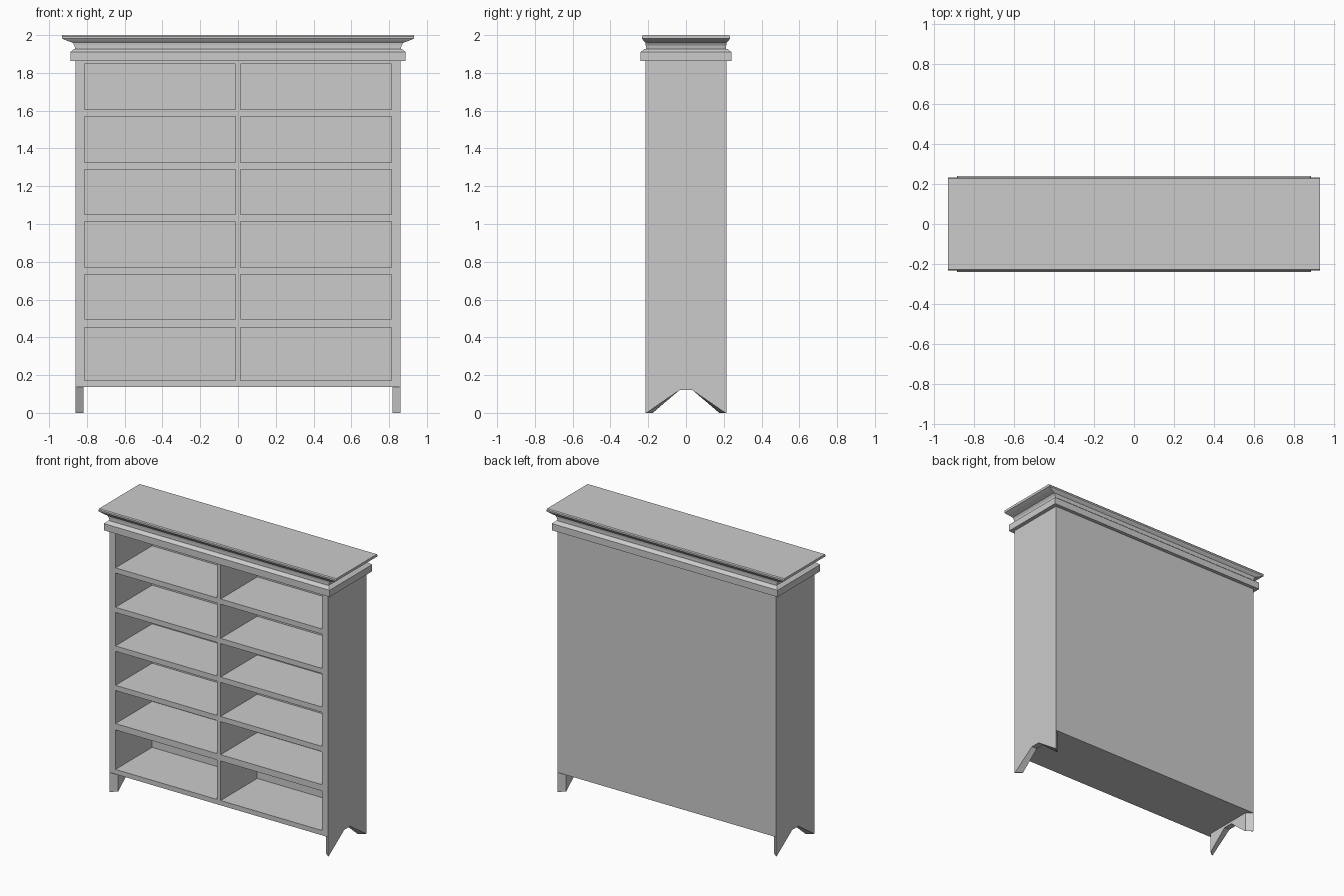
import bpy
import bmesh

cube = bpy.data.objects.get("Cube")
if cube:
    bpy.data.objects.remove(cube, do_unlink=True)

grey = bpy.data.materials.new("light_grey")
grey.use_nodes = True
colour = (0.6, 0.6, 0.6, 1)
grey.diffuse_color = colour
grey.node_tree.nodes["Principled BSDF"].inputs["Base Color"].default_value = colour


def loft(name, rings):
    """Join closed rings of points with quads and cap both ends."""
    bm = bmesh.new()
    loops = [[bm.verts.new(p) for p in ring] for ring in rings]
    n = len(loops[0])
    for a, b in zip(loops, loops[1:]):
        for i in range(n):
            j = (i + 1) % n
            bm.faces.new((a[i], a[j], b[j], b[i]))
    bm.faces.new(loops[0])
    bm.faces.new(loops[-1])
    bmesh.ops.recalc_face_normals(bm, faces=bm.faces)
    mesh = bpy.data.meshes.new(name)
    bm.to_mesh(mesh)
    bm.free()
    mesh.materials.append(grey)
    obj = bpy.data.objects.new(name, mesh)
    bpy.context.collection.objects.link(obj)
    return obj


def rectangle(x0, x1, y0, y1, z):
    return [(x0, y0, z), (x1, y0, z), (x1, y1, z), (x0, y1, z)]


def box(name, x0, x1, y0, y1, z0, z1):
    return loft(name, [rectangle(x0, x1, y0, y1, z) for z in (z0, z1)])


WIDTH, INNER, DEPTH = 0.86, 0.813, 0.215
BOTTOM, TOP = 0.138, 1.862
BACK = 0.196


def foot_ring(x, front, toe):
    """Bracket foot outline with a notch between the front and back toes."""
    half = [(front, BOTTOM), (front, 0), (front - toe, 0), (0.034, 0.121)]
    outline = [(-y, z) for y, z in half] + [(y, z) for y, z in reversed(half)]
    return [(x, y, z) for y, z in outline]


# Side panels and bracket feet, whose inner edges are set back
for side, s in (("left", 1), ("right", -1)):
    box(side + "_panel", *sorted((s * INNER, s * WIDTH)), -DEPTH, DEPTH, BOTTOM, TOP)
    loft(side + "_foot", [foot_ring(s * WIDTH, DEPTH, 0.006),
                          foot_ring(s * 0.818, 0.182, 0.006)])

# Back panel and centre divider
box("back_panel", -INNER, INNER, BACK, DEPTH, BOTTOM, TOP)
box("centre_divider", -0.014, 0.014, -DEPTH, BACK, BOTTOM, TOP)

# Shelves, with the base board first and the top rail last
shelves = [(BOTTOM, 0.172), (0.453, 0.498), (0.733, 0.77), (1.012, 1.05),
           (1.288, 1.325), (1.568, 1.605), (1.848, TOP)]
for i, (low, high) in enumerate(shelves):
    for side, s in (("left", 1), ("right", -1)):
        box(f"{side}_shelf_{i + 1}", *sorted((s * 0.014, s * INNER)),
            -DEPTH, BACK, low, high)

# Cornice: band, neck and overhanging top, as half width, half depth, height
cornice = [(0.888, 0.24, TOP), (0.888, 0.24, 1.91), (0.87, 0.222, 1.925),
           (0.862, 0.213, 1.927), (0.866, 0.213, 1.945), (0.876, 0.215, 1.96),
           (0.91, 0.226, 1.972), (0.933, 0.233, 1.982), (0.933, 0.233, 1.993),
           (0.933, 0.228, 2.0)]
loft("cornice", [rectangle(-x, x, -y, y, z) for x, y, z in cornice])
